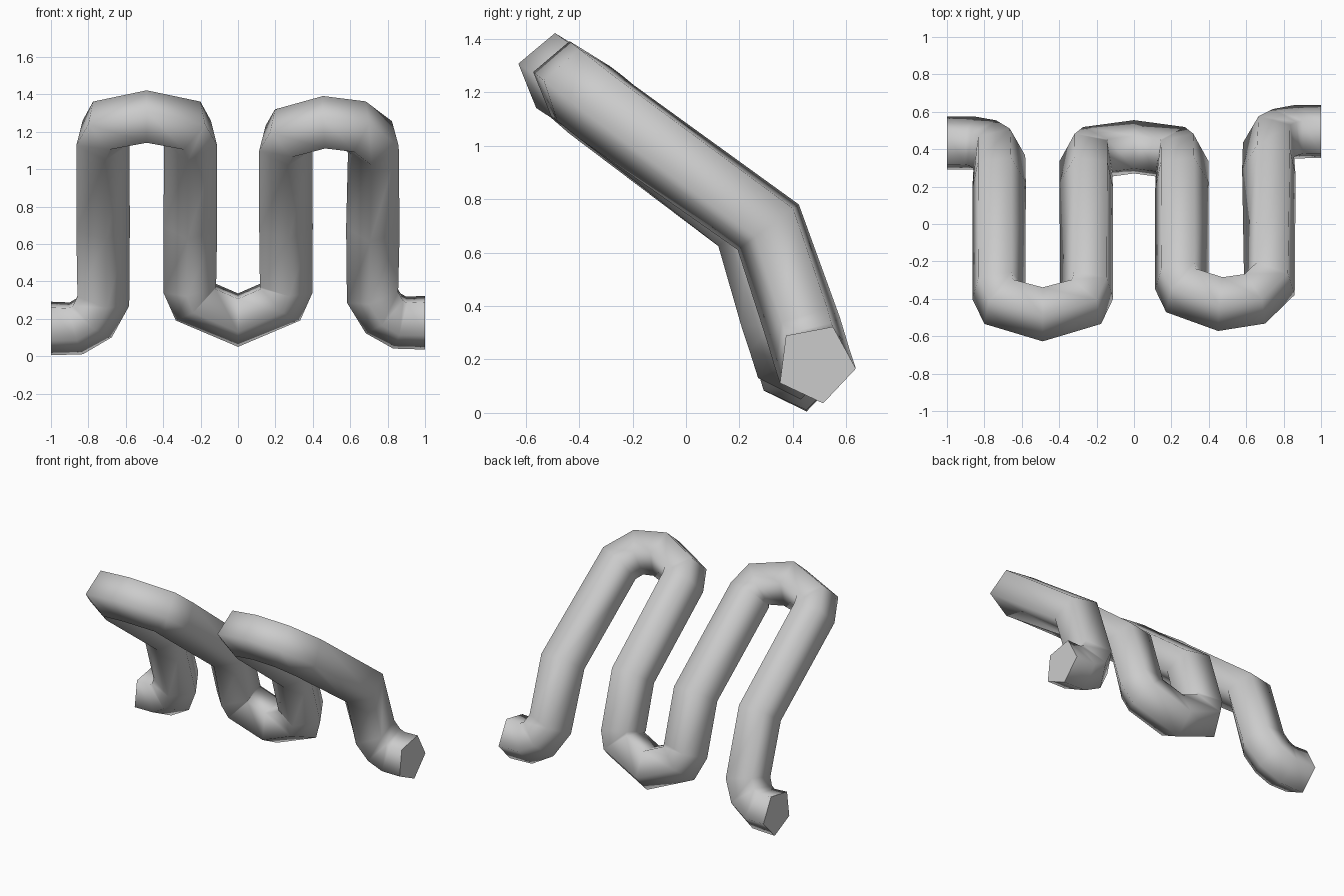
import bpy
import bmesh
import math
from mathutils import Vector

default_cube = bpy.data.objects.get("Cube")
if default_cube:
    bpy.data.objects.remove(default_cube, do_unlink=True)

SIDES = 5
RADIUS = 0.152
START_ANGLE = math.radians(64)


def make_material(name, colour):
    material = bpy.data.materials.new(name)
    material.use_nodes = True
    material.diffuse_color = colour
    material.node_tree.nodes["Principled BSDF"].inputs["Base Color"].default_value = colour
    return material


def path_tangents(points):
    """Average the directions of neighbouring segments; the ends run along x."""
    tangents = [Vector((1, 0, 0))]
    for before, here, after in zip(points, points[1:], points[2:]):
        incoming = (here - before).normalized()
        outgoing = (after - here).normalized()
        tangents.append((incoming + outgoing).normalized())
    tangents.append(Vector((1, 0, 0)))
    return tangents


def sweep_tube(name, points, material):
    """Carry a polygon along the path without twisting and close both ends."""
    bm = bmesh.new()
    tangents = path_tangents(points)
    normal = Vector((0, math.cos(START_ANGLE), math.sin(START_ANGLE)))
    previous = tangents[0]
    rings = []
    for centre, tangent in zip(points, tangents):
        normal = previous.rotation_difference(tangent) @ normal
        normal = (normal - tangent * normal.dot(tangent)).normalized()
        side = tangent.cross(normal)
        ring = []
        for i in range(SIDES):
            angle = math.tau * i / SIDES
            offset = normal * math.cos(angle) + side * math.sin(angle)
            ring.append(bm.verts.new(centre + offset * RADIUS))
        rings.append(ring)
        previous = tangent

    # Smooth pipe wall
    for ring, following in zip(rings, rings[1:]):
        for i in range(SIDES):
            j = (i + 1) % SIDES
            face = bm.faces.new((ring[i], ring[j], following[j], following[i]))
            face.smooth = True

    # Flat end caps with crisp rims
    for ring in (rings[0], rings[-1]):
        cap = bm.faces.new(ring)
        cap.smooth = False
        for edge in cap.edges:
            edge.smooth = False

    bmesh.ops.recalc_face_normals(bm, faces=bm.faces)
    mesh = bpy.data.meshes.new(name)
    bm.to_mesh(mesh)
    bm.free()
    mesh.materials.append(material)
    tube = bpy.data.objects.new(name, mesh)
    bpy.context.scene.collection.objects.link(tube)
    return tube


# Path of the winding pipe, from the right end to the left end
right_end = [(-1, .425, .155), (-.87, .425, .155), (-.785, .41, .205), (-.728, .375, .31)]
right_knee = [(-.728, .245, .71)]
right_loop = [(-.728, -.345, 1.165), (-.7, -.42, 1.23), (-.488, -.48, 1.27),
              (-.276, -.42, 1.23), (-.248, -.345, 1.165)]
middle_dip = [(-.248, .245, .71), (-.25, .35, .37), (-.222, .375, .295), (0, .405, .2),
              (.222, .375, .295), (.25, .35, .37), (.25, .245, .71)]
left_loop = [(.25, -.295, 1.137), (.275, -.36, 1.19), (.465, -.425, 1.24),
             (.63, -.4, 1.22), (.728, -.305, 1.145)]
left_knee = [(.728, .314, .7)]
left_end = [(.728, .44, .33), (.79, .47, .23), (.87, .485, .185), (1, .485, .185)]

path = right_end + right_knee + right_loop + middle_dip + left_loop + left_knee + left_end
grey = make_material("light_grey", (0.6, 0.6, 0.6, 1))
sweep_tube("winding_pipe", [Vector(point) for point in path], grey)
